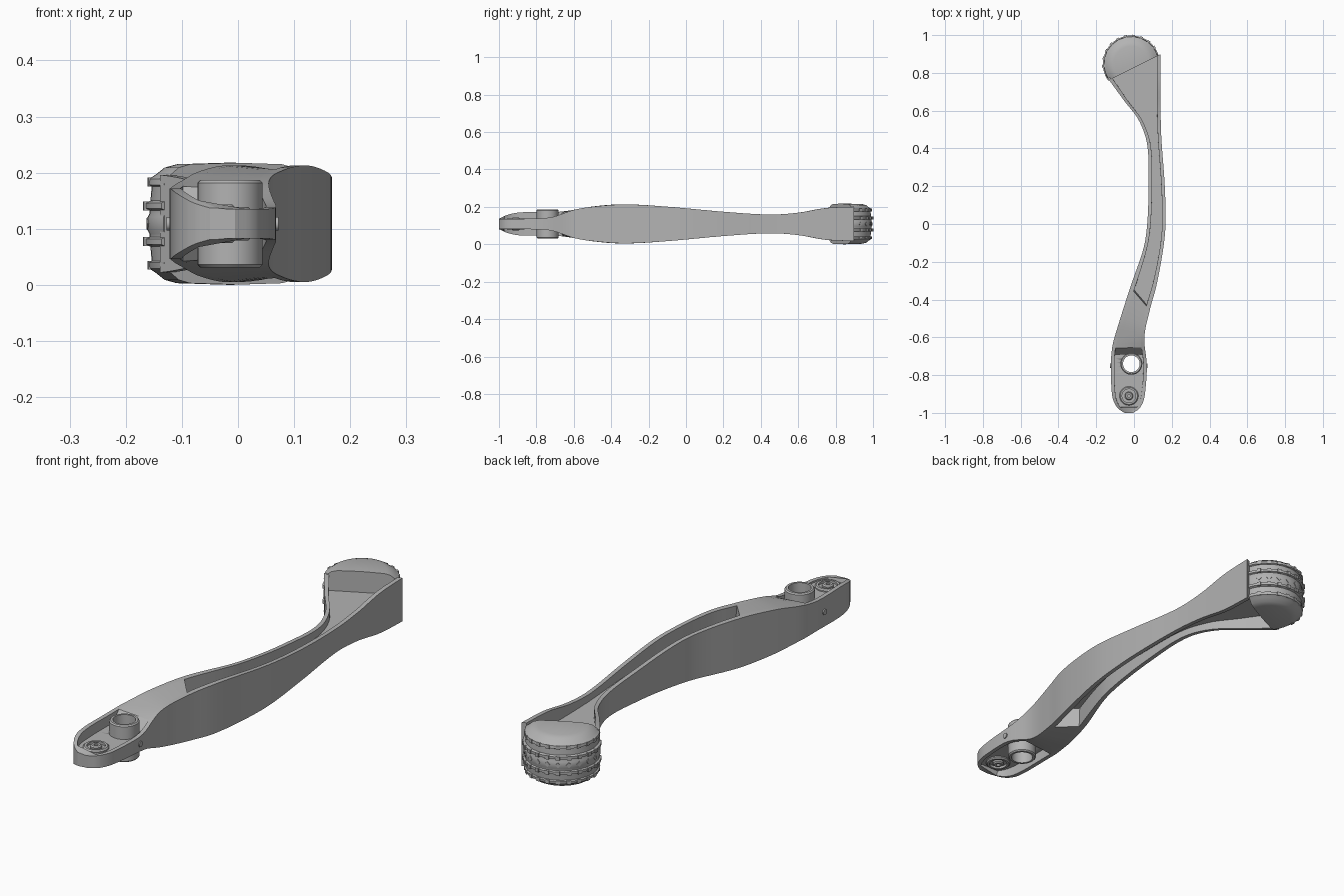
import bpy, bmesh, math
from mathutils import Vector, Matrix

if "Cube" in bpy.data.objects:
    bpy.data.objects.remove(bpy.data.objects["Cube"], do_unlink=True)

grey = bpy.data.materials.new("cast_grey")
grey.use_nodes = True
grey.diffuse_color = (0.45, 0.45, 0.45, 1)
grey.node_tree.nodes["Principled BSDF"].inputs["Base Color"].default_value = grey.diffuse_color
MID = 0.109


def finish(bm, name, angle=30):
    bmesh.ops.recalc_face_normals(bm, faces=bm.faces)
    mesh = bpy.data.meshes.new(name)
    bm.to_mesh(mesh)
    bm.free()
    mesh.materials.append(grey)
    obj = bpy.data.objects.new(name, mesh)
    bpy.context.collection.objects.link(obj)
    bpy.ops.object.select_all(action='DESELECT')
    obj.select_set(True)
    bpy.context.view_layer.objects.active = obj
    bpy.ops.object.shade_smooth_by_angle(angle=math.radians(angle))
    return obj


def curve(points):
    """Smooth function through (y, value) points."""
    n = len(points) - 1

    def slope(i):
        a, b = points[max(i - 1, 0)], points[min(i + 1, n)]
        return (b[1] - a[1]) / (b[0] - a[0])

    def value(y):
        y = min(max(y, points[0][0]), points[n][0])
        i = next(k for k in range(n) if y <= points[k + 1][0])
        (y0, v0), (y1, v1) = points[i], points[i + 1]
        d = y1 - y0
        t = (y - y0) / d
        u = 1 - t
        return (v0 * (1 + 2 * t) * u * u + slope(i) * d * t * u * u
                + v1 * t * t * (3 - 2 * t) - slope(i + 1) * d * t * t * u)
    return value


def lathe(profile, segments=40):
    """Solid of revolution from a closed (radius, z) profile."""
    bm = bmesh.new()
    vs = [bm.verts.new((r, 0, z)) for r, z in profile]
    es = [bm.edges.new((vs[i], vs[(i + 1) % len(vs)])) for i in range(len(vs))]
    bmesh.ops.spin(bm, geom=vs + es, cent=(0, 0, 0), axis=(0, 0, 1),
                   angle=math.tau, steps=segments, use_duplicate=False)
    bmesh.ops.remove_doubles(bm, verts=bm.verts, dist=0.0002)
    return bm


def tube(name, x, y, inner, outer, half):
    bm = lathe([(inner, -half), (outer - .005, -half), (outer, .005 - half),
                (outer, half - .005), (outer - .005, half), (inner, half)])
    bmesh.ops.translate(bm, verts=bm.verts, vec=(x, y, MID))
    return finish(bm, name)


# Arm outline, wall heights and slant of the cross-sections
left = curve([(-1, -.05), (-.98, -.08), (-.95, -.103), (-.9, -.117), (-.75, -.122), (-.65, -.115),
              (-.55, -.088), (-.33, -.018), (-.13, .05), (0, .07), (.2, .077), (.42, .07),
              (.55, .025), (.65, -.05), (.78, -.145)])
right = curve([(-1, -.005), (-.98, .025), (-.95, .045), (-.9, .058), (-.75, .068), (-.6, .055),
               (-.45, .085), (-.33, .118), (-.13, .155), (0, .167), (.2, .163), (.5, .143),
               (.9, .14)])
shared = [(-.6, .075), (-.5, .092), (-.33, .104), (-.1, .092), (.2, .065), (.45, .05),
          (.6, .06), (.75, .085), (.9, .092)]
left_height = curve([(-1, .028), (-.95, .05), (-.88, .062), (-.7, .063)] + shared)
right_height = curve([(-1, .026), (-.85, .028), (-.72, .036)] + shared)
slant = curve([(-.7, 0), (-.6, 0), (-.39, -.06), (-.1, 0), (.6, 0), (.84, .065)])


def section(y, solid):
    k = slant(y)
    yl, yr = y - k, y + k
    xl, xr = left(yl), right(yr)
    t = min(.018, (xr - xl) / 4)
    f = t / (xr - xl)
    hl, hr = left_height(yl), right_height(yr)
    web_l, web_r = (hl, hr) if solid else (.02, .02)
    half = [(0, hl), (f, hl), (f + .002, web_l), (1 - f - .002, web_r), (1 - f, hr), (1, hr)]
    ring = half + [(u, -h) for u, h in reversed(half)]
    return [(xl + (xr - xl) * u, yl + (yr - yl) * u, MID + h) for u, h in ring]


# Arm: solid at the tip and behind the pivot, I-shaped elsewhere
spans = [(-1, -.972, 5, True), (-.968, -.69, 14, False), (-.655, -.395, 12, True),
         (-.388, .835, 48, False)]
bm = bmesh.new()
rings = []
for a, b, n, solid in spans:
    for i in range(n + 1):
        rings.append([bm.verts.new(p) for p in section(a + (b - a) * i / n, solid)])
for p, q in zip(rings, rings[1:]):
    for i in range(12):
        j = (i + 1) % 12
        bm.faces.new((p[i], p[j], q[j], q[i]))
bm.faces.new(rings[0])
bm.faces.new(rings[-1])
arm = finish(bm, "lever_arm")

# Pivot hole bored through the arm
px, py = -.014, -.74
bm = bmesh.new()
bmesh.ops.create_cone(bm, cap_ends=True, segments=40, radius1=.047, radius2=.047, depth=.4,
                      matrix=Matrix.Translation((px, py, MID)))
cutter = finish(bm, "pivot_cutter")
cutter.hide_render = True
cut = arm.modifiers.new("pivot_hole", 'BOOLEAN')
cut.object = cutter
cut.operation = 'DIFFERENCE'
cut.solver = 'EXACT'
bpy.context.view_layer.objects.active = arm
bpy.ops.object.modifier_apply(modifier=cut.name)
bpy.data.objects.remove(cutter, do_unlink=True)

# Pivot sleeve and the round seat at the tip
tube("pivot_sleeve", px, py, .044, .058, .078)
tube("tip_seat", -.027, -.91, .036, .05, .03)
tube("tip_post", -.027, -.91, .008, .022, .034)

# Cross pins on both sides of the pivot
for name, x in (("right_cross_pin", -.117), ("left_cross_pin", .062)):
    bm = bmesh.new()
    bmesh.ops.create_cone(bm, cap_ends=True, segments=16, radius1=.012, radius2=.012, depth=.02,
                          matrix=Matrix.Translation((x, -.75, MID)) @ Matrix.Rotation(math.pi / 2, 4, 'Y'))
    finish(bm, name)

# Knob: ribbed drum cut off flat where it meets the arm
upper = [(.147, .012), (.144, .018), (.144, .024), (.151, .027), (.151, .037), (.142, .041),
         (.14, .066), (.146, .069), (.144, .08), (.132, .088), (.117, .1), (.095, .106), (0, .109)]
profile = [(r, -z) for r, z in reversed(upper)] + upper
knob_at = Vector((-.014, .847, MID))
bm = lathe(profile, 48)
bmesh.ops.translate(bm, verts=bm.verts, vec=knob_at)
normal = Vector((-.13, .26, 0)).normalized()
res = bmesh.ops.bisect_plane(bm, geom=bm.verts[:] + bm.edges[:] + bm.faces[:], dist=1e-5,
                             plane_co=(.01, .832, 0), plane_no=normal, clear_inner=True)
bmesh.ops.contextual_create(bm, geom=[e for e in res["geom_cut"] if isinstance(e, bmesh.types.BMEdge)])
finish(bm, "knob", 35)

# Grip studs around the knob
bm = bmesh.new()
for row, (radius, z) in enumerate([(.15, .032), (.15, -.032), (.142, .074), (.142, -.074), (.144, 0)]):
    for i in range(10):
        turn = Matrix.Rotation(math.radians(36 + 16.5 * i), 4, 'Z')
        tilt = Matrix.Rotation(math.pi / 4 if row == 4 else 0, 4, 'X')
        size = Matrix.Diagonal((.012, .016, .016, 1))
        bmesh.ops.create_cube(bm, size=1, matrix=Matrix.Translation(knob_at) @ turn
                              @ Matrix.Translation((radius - .001, 0, z)) @ tilt @ size)
finish(bm, "grip_studs")
